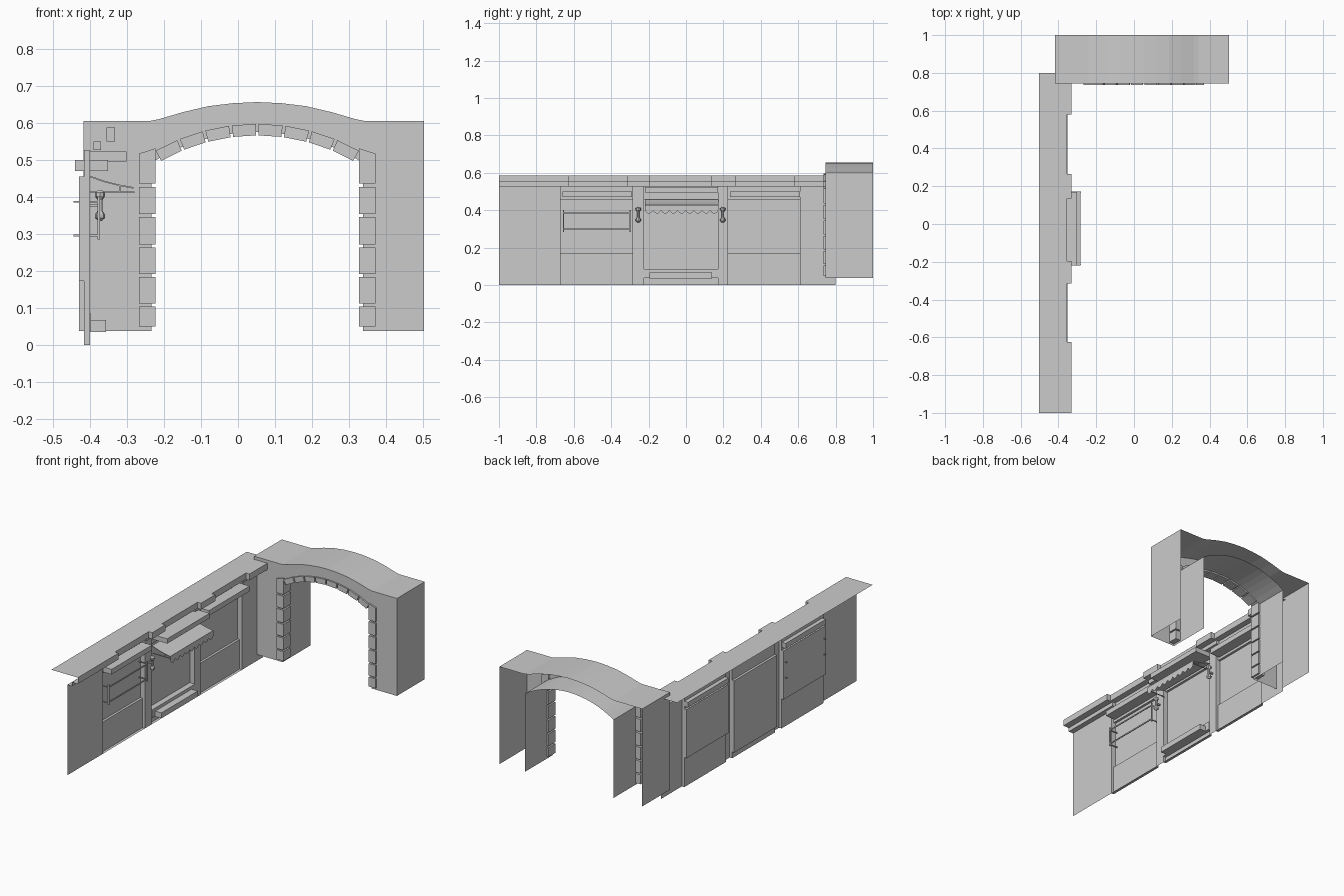
import bpy, bmesh
from math import sin, cos, pi, radians

cube = bpy.data.objects.get("Cube")
if cube:
    bpy.data.objects.remove(cube, do_unlink=True)


def finish(name, bm):
    bmesh.ops.remove_doubles(bm, verts=bm.verts, dist=0.0001)
    bmesh.ops.dissolve_degenerate(bm, edges=bm.edges, dist=0.0001)
    bmesh.ops.recalc_face_normals(bm, faces=bm.faces)
    mesh = bpy.data.meshes.new(name)
    bm.to_mesh(mesh)
    bm.free()
    obj = bpy.data.objects.new(name, mesh)
    bpy.context.collection.objects.link(obj)
    return obj


def loft(name, rows, caps=(), closed=False):
    """Skin rows of points; caps lists the rows that get filled."""
    bm = bmesh.new()
    grid = [[bm.verts.new(p) for p in row] for row in rows]
    count = len(rows[0])
    for a, b in zip(grid, grid[1:]):
        for i in range(count if closed else count - 1):
            j = (i + 1) % count
            bm.faces.new((a[i], a[j], b[j], b[i]))
    for c in caps:
        bm.faces.new(grid[c])
    return finish(name, bm)


def along_y(name, profile, y0, y1, caps=(), closed=False):
    rows = [[(x, y, z) for x, z in profile] for y in (y0, y1)]
    return loft(name, rows, caps, closed)


def box(name, x0, x1, y0, y1, z0, z1):
    ring = [(x0, z0), (x1, z0), (x1, z1), (x0, z1)]
    return along_y(name, ring, y0, y1, (0, 1), True)


# --- Shop front: flat piers between recessed bays ---
FACE, MID, DEEP, HEAD = -0.40, -0.416, -0.43, 0.527
piers = {"end_wall": (-1, -0.67), "pier_front": (-0.285, -0.225),
         "pier_back": (0.17, 0.225), "far_wall": (0.61, 0.8)}
for name, (y0, y1) in piers.items():
    along_y(name, [(FACE, 0), (FACE, HEAD)], y0, y1)


def bay(name, y0, y1, sill, top):
    profile = [(FACE, HEAD), (MID, HEAD), (MID, top), (DEEP, top),
               (DEEP, sill), (MID, sill), (MID, 0), (FACE, 0)]
    along_y(name, profile, y0, y1, (0, 1))


bay("window_bay_front", -0.67, -0.285, 0.172, 0.455)
bay("window_bay_back", 0.225, 0.61, 0.172, 0.455)
bay("door_bay", -0.225, 0.17, 0.085, 0.455)

# --- Roof sheet and stepped cornice ---
steps = [-1, -0.625, -0.315, -0.195, 0.135, 0.265, 0.58, 0.8]
rows = []
for i, (y0, y1) in enumerate(zip(steps, steps[1:])):
    upper, lower = ((-0.355, -0.39) if i % 2 else (-0.332, -0.37))
    profile = [(FACE, HEAD), (lower, HEAD), (lower, 0.55),
               (upper, 0.55), (upper, 0.587), (-0.503, 0.587)]
    rows += [[(x, y, z) for x, z in profile] for y in (y0, y1)]
loft("cornice_and_roof", rows)

# --- Lintels, sign box and door step ---
box("window_lintel_front", -0.44, -0.352, -0.66, -0.29, 0.47, 0.5)
box("window_lintel_back", -0.44, -0.352, 0.235, 0.61, 0.47, 0.5)
box("door_sign_box", MID, -0.302, -0.22, 0.17, 0.495, 0.523)
box("door_sill", DEEP, -0.397, -0.225, 0.17, 0.037, 0.085)
box("door_step", FACE, -0.357, -0.195, 0.14, 0.035, 0.067)

# --- Awning with scalloped valance ---
slope = [(-0.4, 0.457), (-0.36, 0.443), (-0.32, 0.433), (-0.282, 0.426)]
under = [(x, z - 0.004) for x, z in reversed(slope)]
along_y("awning", slope + under, -0.22, 0.173, (0, 1), True)
rows = []
scallops, per = 9, 6
for i in range(scallops * per + 1):
    y = -0.22 + 0.393 * i / (scallops * per)
    low = 0.398 - 0.016 * abs(sin(pi * i / per))
    rows.append([(-0.28, y, 0.428), (-0.28, y, low)])
loft("awning_valance", rows)
for y in (-0.218, 0.168):
    box("awning_arm", FACE, -0.28, y, y + 0.004, 0.41, 0.414)
    box("awning_strut", -0.321, -0.317, y, y + 0.004, 0.41, 0.432)
box("awning_rail", -0.286, -0.282, -0.22, 0.173, 0.41, 0.414)

# --- Window rack ---
for y in (-0.657, -0.301):
    box("rack_post", -0.38, -0.373, y, y + 0.006, 0.285, 0.402)
    for z in (0.293, 0.384):
        box("rack_bracket", -0.445, -0.375, y, y + 0.005, z, z + 0.005)
for z in (0.296, 0.383):
    box("rack_rail", -0.379, -0.374, -0.655, -0.297, z, z + 0.007)

# --- Wall lamps ---
lamp_profile = [(0.005, 0.335), (0.014, 0.343), (0.014, 0.352), (0.007, 0.362),
                (0.007, 0.392), (0.014, 0.402), (0.014, 0.411), (0.005, 0.418)]
for y in (-0.255, 0.197):
    rows = [[(-0.373 + r * cos(k * pi / 4), y + r * sin(k * pi / 4), z)
             for k in range(8)] for r, z in lamp_profile]
    loft("wall_lamp", rows, (0, -1), True)
    box("lamp_bracket", FACE, -0.373, y - 0.004, y + 0.004, 0.373, 0.381)

# --- Archway: front face, sides, top and soffit; back and base stay open ---
CX, CZ, BASE, FRONT, BACK = 0.052, 0.041, 0.037, 0.745, 1.0
hump = [(0.31, 0.605), (0.29, 0.605), (0.265, 0.61), (0.2, 0.629),
        (0.132, 0.645), (0.065, 0.653)]
top = [(CX - d, z) for d, z in hump] + [(CX, 0.656)]
top += [(CX + d, z) for d, z in reversed(hump)]
outer = [(-0.418, BASE), (-0.418, 0.605)] + top + [(0.503, 0.605), (0.503, BASE)]


def on_arc(radius, degrees):
    a = radians(degrees)
    return CX + radius * sin(a), CZ + radius * cos(a)


soffit = [on_arc(0.534, 32.3 - 64.6 * i / 16) for i in range(17)]
inner = [(soffit[0][0], BASE)] + soffit + [(soffit[-1][0], BASE)]
along_y("arch_outer_shell", outer, FRONT, BACK)
along_y("arch_jambs_and_soffit", inner, FRONT, BACK)
bm = bmesh.new()
bm.faces.new([bm.verts.new((x, FRONT, z)) for x, z in outer + inner])
finish("arch_front_face", bm)

# --- Arch stones ---
for i in range(8):
    a = -30 + 7.5 * i + 0.4
    b = a + 6.7
    ring = [on_arc(0.525, a), on_arc(0.525, b), on_arc(0.556, b), on_arc(0.556, a)]
    along_y("arch_stone", ring, 0.736, 0.8, (0, 1), True)

courses = [(0.049, 0.104), (0.112, 0.183), (0.191, 0.263),
           (0.271, 0.345), (0.354, 0.427), (0.436, 0.517)]
for side in (-1, 1):
    x_in, x_out = CX + side * 0.275, CX + side * 0.319
    for i, (z0, z1) in enumerate(courses):
        rise = 0.014 if i == len(courses) - 1 else 0
        ring = [(x_in, z0), (x_out, z0), (x_out, z1), (x_in, z1 + rise)]
        along_y("jamb_stone", ring, 0.736, 0.8, (0, 1), True)
